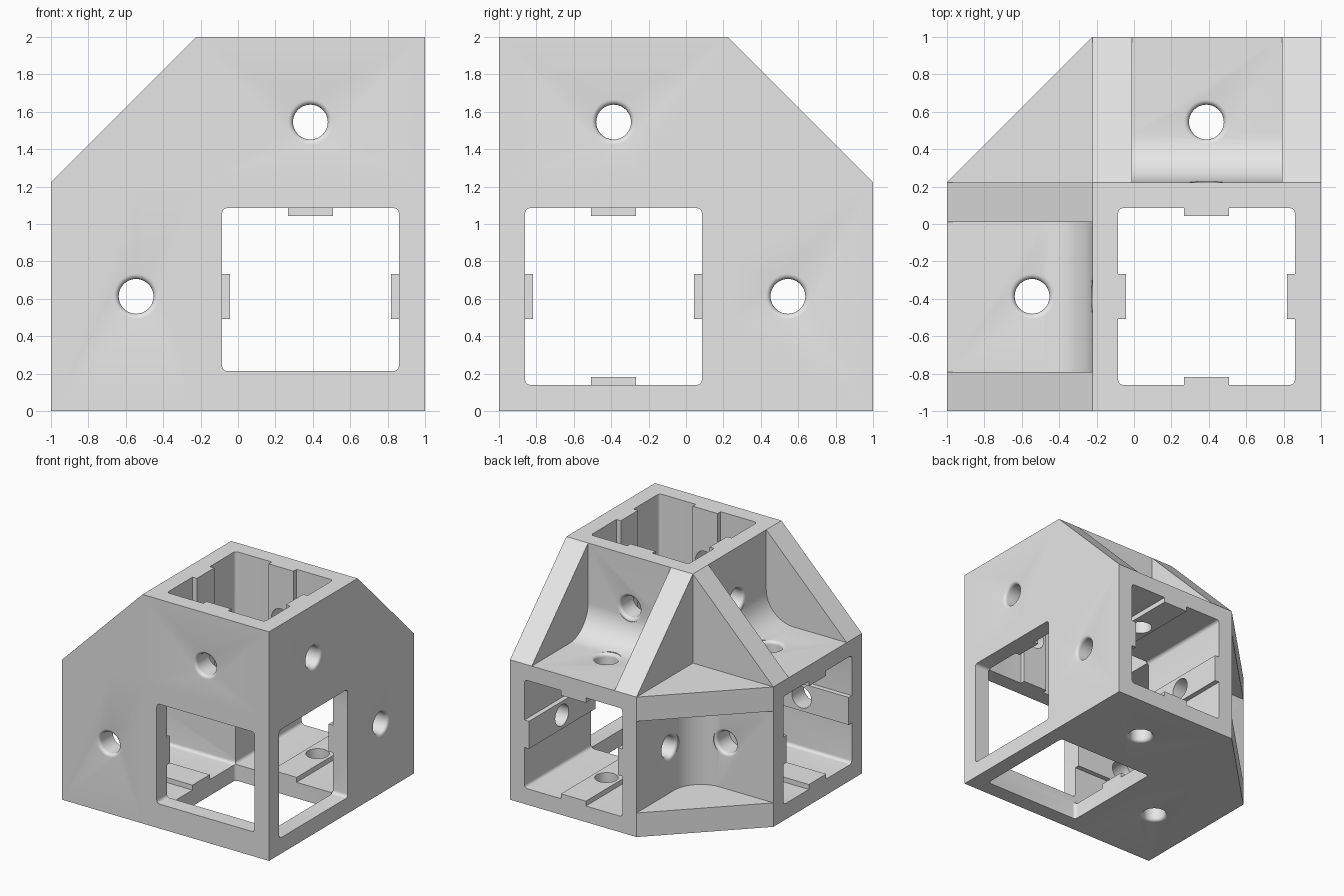
import bpy, bmesh
from math import sin, cos, pi, radians

if "Cube" in bpy.data.objects:
    bpy.data.objects.remove(bpy.data.objects["Cube"])

ARM = 1.222                # outer width of each arm
LO, HI = 0.14, 1.085       # inner faces of the sockets
LENGTH = 2.0
HOLE_MID, HOLE_END = 0.613, 1.545
HOLE_R, HOLE_ROUND = 0.093, 0.028

grey = bpy.data.materials.new("plain_grey")
grey.use_nodes = True
grey.diffuse_color = (0.8, 0.8, 0.8, 1)
grey.node_tree.nodes["Principled BSDF"].inputs["Base Color"].default_value = (0.8, 0.8, 0.8, 1)


def loft(name, axis, rings):
    """Solid through rings [(t, points)] along a corner axis (-x, +y or +z)."""
    bm = bmesh.new()
    loops = []
    for t, pts in rings:
        loop = []
        for a, b in pts:
            c = [0, 0, 0]
            c[axis], c[(axis + 1) % 3], c[(axis + 2) % 3] = t, a, b
            loop.append(bm.verts.new((1 - c[0], c[1] - 1, c[2])))
        loops.append(loop)
    for low, high in zip(loops, loops[1:]):
        for i in range(len(low)):
            j = (i + 1) % len(low)
            bm.faces.new((low[i], low[j], high[j], high[i]))
    bm.faces.new(loops[0])
    bm.faces.new(loops[-1])
    bmesh.ops.recalc_face_normals(bm, faces=bm.faces)
    mesh = bpy.data.meshes.new(name)
    bm.to_mesh(mesh)
    bm.free()
    mesh.materials.append(grey)
    ob = bpy.data.objects.new(name, mesh)
    bpy.context.collection.objects.link(ob)
    return ob


def prism(name, axis, pts, t0, t1):
    return loft(name, axis, [(t0, pts), (t1, pts)])


def combine(tool, operation):
    """Apply a boolean to the body and discard the tool."""
    mod = body.modifiers.new(tool.name, 'BOOLEAN')
    mod.object, mod.operation, mod.solver = tool, operation, 'EXACT'
    bpy.context.view_layer.objects.active = body
    bpy.ops.object.modifier_apply(modifier=mod.name)
    bpy.data.objects.remove(tool)


def arc(cx, cy, r, start, end, steps):
    angles = [radians(start + (end - start) * i / steps) for i in range(steps + 1)]
    return [(cx + r * cos(a), cy + r * sin(a)) for a in angles]


def socket(a0=LO, ridges=False, r=0.028):
    """Rounded square outline, optionally notched by a guide ridge on each side."""
    mid, half, rise = HOLE_MID, 0.12, 0.043
    a1, b0, b1 = HI, LO, HI
    corners = [(a0 + r, b0 + r, 180), (a1 - r, b0 + r, 270),
               (a1 - r, b1 - r, 0), (a0 + r, b1 - r, 90)]
    l, h = mid - half, mid + half
    notches = [[(l, b0), (l, b0 + rise), (h, b0 + rise), (h, b0)],
               [(a1, l), (a1 - rise, l), (a1 - rise, h), (a1, h)],
               [(h, b1), (h, b1 - rise), (l, b1 - rise), (l, b1)],
               [(a0, h), (a0 + rise, h), (a0 + rise, l), (a0, l)]]
    pts = []
    for (cx, cy, start), notch in zip(corners, notches):
        pts += arc(cx, cy, r, start, start + 90, 5)
        if ridges:
            pts += notch
    return pts


# Body: three crossing plates, each joining two arms with a sloped gusset
plate = [(0, 0), (LENGTH, 0), (LENGTH, ARM), (ARM, LENGTH), (0, LENGTH)]
body = prism("corner_bracket", 0, plate, 0, ARM)
for axis in (1, 2):
    combine(prism("plate", axis, plate, 0, ARM), 'UNION')

# Filleted pockets leave two ribs on each gusset
R, FAR = 0.26, 2.3
pocket = [(ARM, FAR)] + arc(ARM + R, ARM + R, R, 180, 270, 14) + [(FAR, ARM), (FAR, FAR)]
for axis in range(3):
    combine(prism("pocket", axis, pocket, 0.21, 1.01), 'DIFFERENCE')

# Hollow centre with open outer sides, then ridged sockets in the arms
for axis, start in enumerate((-0.1, LO, -0.1)):
    combine(prism("core", axis, socket(), start, HI), 'DIFFERENCE')
combine(prism("front_window", 1, socket(a0=0.213), -0.1, 0.3), 'DIFFERENCE')
for axis in range(3):
    combine(prism("socket", axis, socket(ridges=True), 1.0, 2.1), 'DIFFERENCE')

# Screw holes with rounded rims through all arm walls
flare = [(HOLE_ROUND * (1 - cos(a)), HOLE_R + HOLE_ROUND * (1 - sin(a)))
         for a in (i * pi / 10 for i in range(6))]
rim = HOLE_R + HOLE_ROUND
profile = [(-0.1, rim)] + flare + [(ARM - t, r) for t, r in reversed(flare)] + [(1.4, rim)]
for axis in range(3):
    for a, b in ((HOLE_MID, HOLE_END), (HOLE_END, HOLE_MID)):
        rings = [(t, arc(a, b, r, 0, 360, 40)[:-1]) for t, r in profile]
        combine(loft("hole", axis, rings), 'DIFFERENCE')

# Smooth fillets and holes, keep flat edges crisp
bpy.ops.object.select_all(action='DESELECT')
body.select_set(True)
bpy.context.view_layer.objects.active = body
bpy.ops.object.shade_smooth_by_angle(angle=radians(30))
